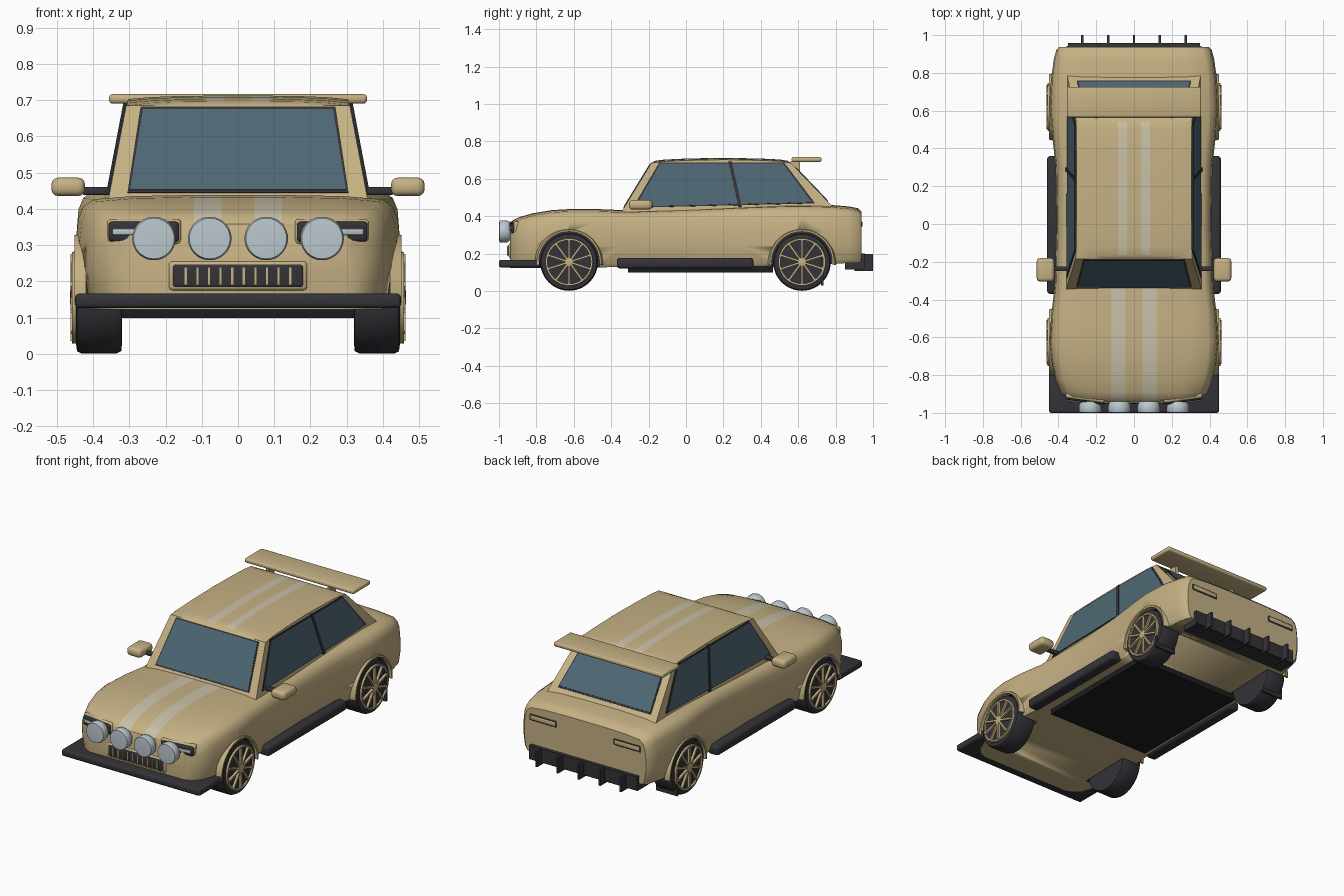
import bpy, bmesh, math
from mathutils import Vector, Matrix

default_cube = bpy.data.objects.get("Cube")
if default_cube:
    bpy.data.objects.remove(default_cube, do_unlink=True)


def material(name, red, green, blue):
    mat = bpy.data.materials.new(name)
    mat.use_nodes = True
    colour = (red, green, blue, 1)
    mat.diffuse_color = colour
    mat.node_tree.nodes["Principled BSDF"].inputs["Base Color"].default_value = colour
    return mat


tan = material("tan paint", .56, .44, .23)
stripe = material("pale stripe", .58, .53, .39)
dark = material("dark trim", .034, .033, .04)
glass = material("window glass", .075, .135, .17)
lamp = material("lamp lens", .5, .58, .61)
shield = material("underside black", .012, .012, .014)


def finish(name, bm, *mats, angle=35):
    bmesh.ops.recalc_face_normals(bm, faces=bm.faces)
    mesh = bpy.data.meshes.new(name)
    bm.to_mesh(mesh)
    bm.free()
    obj = bpy.data.objects.new(name, mesh)
    bpy.context.collection.objects.link(obj)
    for mat in mats:
        mesh.materials.append(mat)
    bpy.ops.object.select_all(action='DESELECT')
    obj.select_set(True)
    bpy.context.view_layer.objects.active = obj
    bpy.ops.object.shade_smooth_by_angle(angle=math.radians(angle))
    return obj


def box(name, mat, xs, ys, zs, bevel=0, turn=0):
    """Box between two corners, with optional rounded edges and turn about z."""
    low, high = (Vector(c) for c in zip(xs, ys, zs))
    bm = bmesh.new()
    bmesh.ops.create_cube(bm, size=1)
    bmesh.ops.scale(bm, vec=high - low, verts=bm.verts)
    if bevel:
        bmesh.ops.bevel(bm, geom=bm.edges[:], offset=bevel, segments=3,
                        profile=.5, affect='EDGES')
    bmesh.ops.rotate(bm, matrix=Matrix.Rotation(turn, 3, 'Z'), verts=bm.verts)
    bmesh.ops.translate(bm, vec=(low + high) / 2, verts=bm.verts)
    return finish(name, bm, mat)


def loft(rows, paint=lambda i, j: 0):
    """Skin closed rows of points and cap both ends."""
    bm = bmesh.new()
    rings = [[bm.verts.new(p) for p in row] for row in rows]
    n = len(rings[0])
    for i in range(len(rings) - 1):
        for j in range(n):
            k = (j + 1) % n
            face = bm.faces.new((rings[i][j], rings[i][k], rings[i+1][k], rings[i+1][j]))
            face.material_index = paint(i, j)
    bm.faces.new(rings[0])
    bm.faces.new(rings[-1])
    return bm


def lathe(name, mat, profile, centre, axis='X', steps=48):
    """Turn (radius, offset) pairs about an axis through centre."""
    rows = []
    for r, d in profile:
        ring = [(r * math.cos(math.tau * k / steps), r * math.sin(math.tau * k / steps))
                for k in range(steps)]
        rows.append([Vector((d, a, b) if axis == 'X' else (a, d, b)) + Vector(centre)
                     for a, b in ring])
    return finish(name, loft(rows), mat)


def plate(name, mat, points, height):
    """Thin flat plate standing a little off the surface."""
    pts = [Vector(p) for p in points]
    normal = (pts[1] - pts[0]).cross(pts[2] - pts[0]).normalized()
    if normal.dot(pts[0] - Vector((0, .2, .5))) < 0:
        normal.negate()
    return finish(name, loft([[p - normal * .002 for p in pts],
                              [p + normal * height for p in pts]]), mat, angle=20)


# Lower body: length, half width, top height, bottom height
stations = [(-.94, .31, .358, .122), (-.925, .35, .378, .122), (-.89, .39, .395, .122),
            (-.82, .415, .415, .122), (-.72, .437, .432, .122), (-.62, .447, .438, .124),
            (-.48, .438, .438, .126), (-.33, .42, .432, .128), (0, .41, .442, .13),
            (.3, .415, .455, .13), (.5, .436, .462, .132), (.62, .447, .463, .136),
            (.76, .44, .461, .142), (.87, .425, .452, .15), (.92, .412, .442, .15),
            (.937, .395, .425, .155)]


def body_section(y, w, top, low):
    half = [(w * .94, low), (w * .975, low + .02), (w, .24), (w, .31), (w * .985, top - .065),
            (w * .955, top - .033), (w * .89, top - .012), (w * .65, top - .003),
            (.122, top), (.045, top)]
    return [(x, y, z) for x, z in half] + [(-x, y, z) for x, z in reversed(half)]


body = finish("body", loft([body_section(*s) for s in stations],
                           lambda i, j: int(j in (8, 10) and i < 7)), tan, stripe, dark)

# Wheel arches cut from the body
cutter_bm = bmesh.new()
wheels = [(side, y) for side in (-1, 1) for y in (-.625, .62)]
for side, y in wheels:
    spot = Matrix.Translation((side * .41, y, .155)) @ Matrix.Rotation(math.pi / 2, 4, 'Y')
    bmesh.ops.create_cone(cutter_bm, cap_ends=True, segments=48, radius1=.163,
                          radius2=.163, depth=.2, matrix=spot)
for face in cutter_bm.faces:
    face.material_index = 2
cutter = finish("arch_cutter", cutter_bm, tan, stripe, dark)
cutter.hide_render = True
cut = body.modifiers.new("arches", 'BOOLEAN')
cut.operation, cut.solver, cut.object = 'DIFFERENCE', 'EXACT', cutter
bpy.context.view_layer.objects.active = body
bpy.ops.object.modifier_apply(modifier=cut.name)
bpy.data.objects.remove(cutter, do_unlink=True)

# Cabin: side outline repeated across the width
outline = [(-.35, .415), (-.185, .685), (-.165, .696), (-.12, .702), (0, .708), (.2, .712),
           (.4, .708), (.5, .703), (.54, .697), (.56, .685), (.79, .445), (.79, .415)]
columns = [-1, -.97, -.8, -.55, -.28, -.12, .12, .28, .55, .8, .97, 1]


def cabin_x(z):
    return .357 - (z - .43) * .19


cabin = [[(f * cabin_x(z), y, z - (.01 * f ** 4 if z > .69 else 0)) for y, z in outline]
         for f in columns]
finish("cabin", loft(cabin, lambda i, j: int(i in (4, 6) and 1 < j < 8)), tan, stripe)


# Windows with dark seals
def front_y(z):
    return -.35 + (z - .415) * .165 / .27


def rear_y(z):
    return .56 + (.685 - z) * .23 / .24


def screen(name, run, low, high, wide, narrow):
    for label, mat, grow, height in (("seal", dark, .007, .003), ("glass", glass, 0, .005)):
        a, b = low - grow, high + grow
        plate(name + "_" + label, mat,
              [(-wide - grow, run(a), a), (wide + grow, run(a), a),
               (narrow + grow, run(b), b), (-narrow - grow, run(b), b)], height)


screen("windscreen", front_y, .45, .673, .298, .262)
screen("rear_window", rear_y, .485, .655, .295, .262)

for side, word in ((-1, "right"), (1, "left")):
    def on_side(points):
        return [(side * cabin_x(z), y, z) for y, z in points]

    plate(word + "_window_seal", dark,
          on_side([(-.285, .445), (-.143, .686), (.525, .686), (.69, .468)]), .003)
    plate(word + "_window", glass,
          on_side([(-.27, .45), (-.138, .68), (.52, .68), (.672, .474)]), .005)
    plate(word + "_pillar", dark,
          on_side([(.28, .45), (.228, .69), (.245, .69), (.298, .45)]), .009)

    def sided(name, mat, xs, *rest, **extra):
        return box(word + "_" + name, mat, sorted(side * x for x in xs), *rest, **extra)

    # Door mirror, sill and mud flap
    sided("mirror", tan, (.422, .515), (-.305, -.18), (.435, .486), bevel=.019)
    sided("mirror_arm", dark, (.34, .43), (-.25, -.225), (.438, .46), bevel=.006)
    sided("sill", dark, (.39, .46), (-.37, .36), (.12, .177), bevel=.016)
    sided("mud_flap", dark, (.32, .457), (.722, .735), (.03, .21))
    # Headlight and tail light
    sided("headlight_rim", tan, (.155, .362), (-.935, -.9), (.302, .372), bevel=.012, turn=side * .14)
    sided("headlight", dark, (.16, .357), (-.944, -.9), (.308, .365), bevel=.011, turn=side * .14)
    sided("headlight_lens", lamp, (.205, .345), (-.948, -.91), (.328, .345), bevel=.004, turn=side * .14)
    sided("tail_light_rim", dark, (.185, .362), (.925, .94), (.338, .377), bevel=.006)
    sided("tail_light", tan, (.192, .355), (.925, .943), (.345, .37), bevel=.005)
    # Round driving lamps
    for x in (.078, .232):
        lathe(word + "_driving_lamp", lamp, [(.048, -.94), (.058, -.955), (.06, -.99), (.056, -.998),
                                             (.03, -1)], (side * x, 0, .318), axis='Y')

# Wheels
for side, y in wheels:
    word = ("left" if side > 0 else "right") + ("_front" if y < 0 else "_rear")
    hub = (0, y, .155)
    lathe(word + "_tyre", dark, [(r, side * x) for r, x in (
        (.125, .32), (.148, .322), (.154, .335), (.154, .432), (.148, .444), (.127, .447),
        (.118, .43))], hub)
    lathe(word + "_rim", tan, [(r, side * x) for r, x in (
        (.116, .425), (.116, .458), (.126, .458), (.128, .44))], hub)
    bpy.data.objects[word + "_rim"].data.polygons[0].material_index = 0
    lathe(word + "_rim_well", dark, [(.117, side * .43), (.117, side * .4585 - side * .01)], hub)
    lathe(word + "_hub", tan, [(.024, side * .44), (.022, side * .462), (.015, side * .464)], hub, steps=24)
    bm = bmesh.new()
    for k in range(10):
        place = (Matrix.Translation((side * .453, y, .155))
                 @ Matrix.Rotation(math.tau * k / 10, 4, 'X') @ Matrix.Translation((0, 0, .068)))
        bmesh.ops.create_cube(bm, size=1, matrix=place @ Matrix.Diagonal((.018, .011, .104, 1)))
    finish(word + "_spokes", bm, tan)
    # Arch lip hugging the opening
    rows = []
    for k in range(25):
        a = math.radians(-5 + 190 * k / 24)
        rows.append([(side * x, y + r * math.cos(a), .155 + r * math.sin(a))
                     for r, x in ((.162, .42), (.162, .45), (.172, .451), (.182, .42))])
    finish(word + "_arch_lip", loft(rows), tan)

# Grille
box("grille_frame", tan, (-.192, .192), (-.948, -.92), (.174, .256), bevel=.012)
box("grille", dark, (-.182, .182), (-.952, -.92), (.182, .248), bevel=.01)
for k in range(10):
    x = -.144 + k * .032
    box("grille_bar", tan, (x - .003, x + .003), (-.956, -.94), (.19, .24))

# Bumper, floor, diffuser and spoiler
box("front_bumper", dark, (-.45, .45), (-1, -.78), (.126, .166), bevel=.012)
box("floor_panel", shield, (-.34, .34), (-.31, .465), (.098, .14))
box("diffuser", dark, (-.35, .35), (.92, .957), (.12, .2))
box("diffuser_floor", dark, (-.35, .35), (.85, .95), (.115, .16))
for k in range(-2, 3):
    x = k * .137
    box("diffuser_fin", dark, (x - .006, x + .006), (.9, 1), (.108, .198))
box("spoiler", tan, (-.356, .356), (.565, .725), (.69, .716), bevel=.01)
for x in (-.2, .2):
    box("spoiler_mount", tan, (x - .01, x + .01), (.56, .61), (.62, .695))
